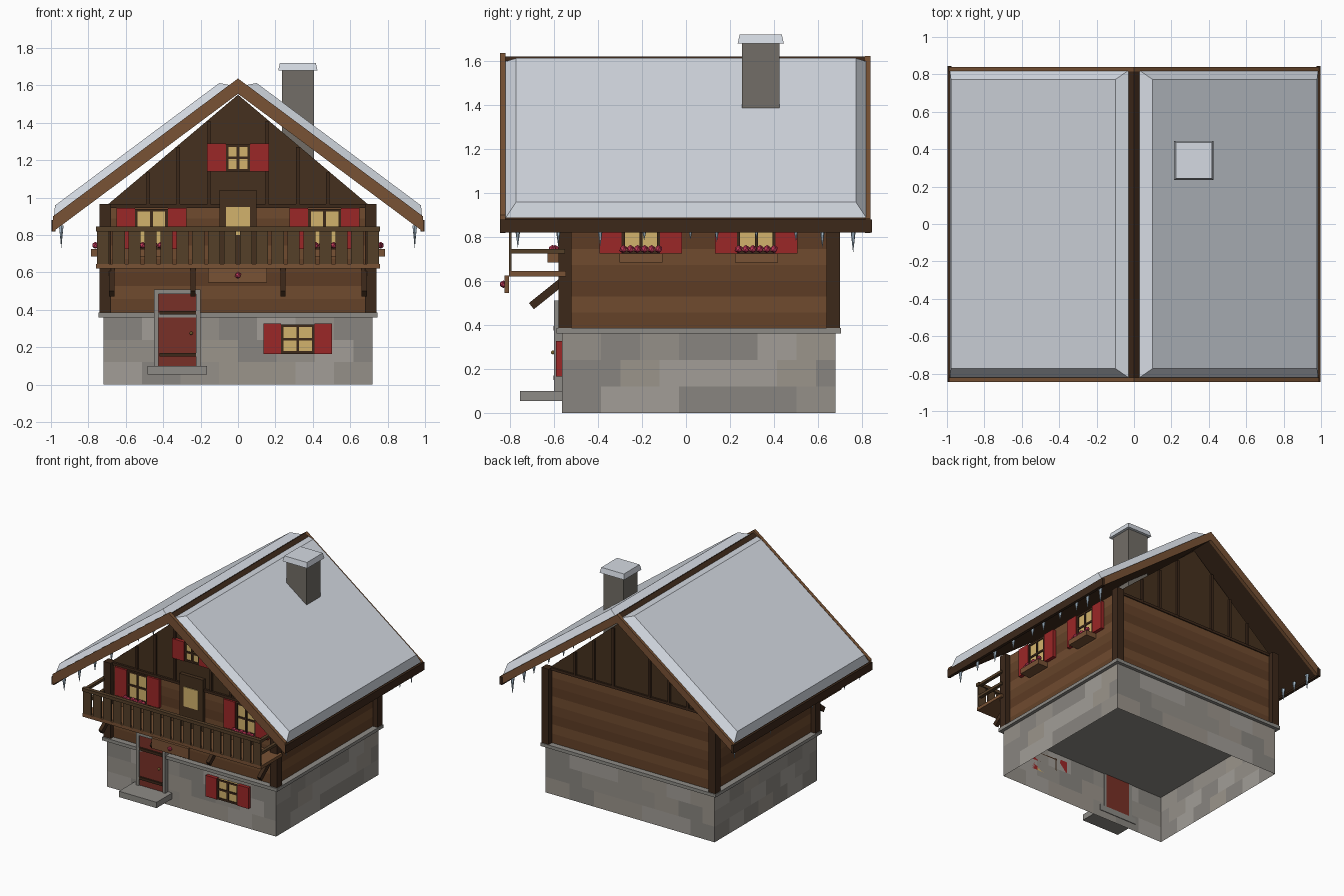
import bpy, bmesh, math, random
from mathutils import Matrix, Vector

if "Cube" in bpy.data.objects:
    bpy.data.objects.remove(bpy.data.objects["Cube"])

random.seed(4)


def material(name, r, g, b):
    m = bpy.data.materials.new(name)
    m.diffuse_color = (r, g, b, 1)
    m.use_nodes = True
    m.node_tree.nodes["Principled BSDF"].inputs["Base Color"].default_value = m.diffuse_color
    return m


STONES = [material("stone_%d" % i, *c) for i, c in enumerate(
    [(.30, .28, .25), (.36, .34, .31), (.25, .235, .215), (.33, .30, .26)])]
PLANKS = [material("plank_%d" % i, *c) for i, c in enumerate(
    [(.13, .055, .022), (.16, .07, .028), (.11, .045, .018)])]
TRIM = material("trim_stone", .27, .26, .24)
DARK = material("dark_wood", .045, .021, .01)
GABLE = material("gable_wood", .06, .03, .013)
WOOD = material("wood", .19, .085, .035)
RAIL = material("rail_wood", .09, .05, .022)
RED = material("red_paint", .33, .02, .02)
DOOR = material("door_red", .19, .03, .02)
GLASS = material("lit_pane", .65, .45, .15)
SNOW = material("snow", .66, .70, .76)
ICE = material("ice", .45, .58, .70)
BRICK = material("chimney_stone", .17, .155, .135)
PINK = material("flower", .55, .04, .10)
BRASS = material("brass", .6, .4, .1)
I = Matrix.Identity(4)


def finish(name, bm, mats, recalc=True):
    if recalc:
        bmesh.ops.recalc_face_normals(bm, faces=bm.faces)
    me = bpy.data.meshes.new(name)
    bm.to_mesh(me)
    bm.free()
    for m in mats:
        me.materials.append(m)
    ob = bpy.data.objects.new(name, me)
    bpy.context.collection.objects.link(ob)
    return ob


def box(name, x0, x1, y0, y1, z0, z1, mat, M=I, taper=None):
    """Box between limits; taper insets the top edges."""
    bm = bmesh.new()
    c = Vector(((x0 + x1) / 2, (y0 + y1) / 2, (z0 + z1) / 2))
    s = Vector((x1 - x0, y1 - y0, z1 - z0))
    bmesh.ops.create_cube(bm, size=1, matrix=Matrix.Translation(c) @ Matrix.Diagonal(s).to_4x4())
    if taper:
        for v in bm.verts:
            if v.co.z > c.z:
                v.co.x -= math.copysign(taper, v.co.x - c.x)
                v.co.y -= math.copysign(taper, v.co.y - c.y)
    bm.transform(M)
    return finish(name, bm, [mat])


def prism(name, pts, y0, y1, mat):
    """Extrude an x-z outline along y."""
    bm = bmesh.new()
    f = bm.faces.new([bm.verts.new((x, y0, z)) for x, z in pts])
    r = bmesh.ops.extrude_face_region(bm, geom=[f])
    bmesh.ops.translate(bm, vec=(0, y1 - y0, 0),
                        verts=[v for v in r["geom"] if isinstance(v, bmesh.types.BMVert)])
    return finish(name, bm, [mat])


def tiled_walls(name, x, y0, y1, z0, z1, rows, cols, mats):
    """Four open walls split into tiles of varied tone."""
    bm = bmesh.new()
    cs = [(-x, y0), (x, y0), (x, y1), (-x, y1)]
    h = (z1 - z0) / rows
    for k in range(4):
        a, b = Vector(cs[k]), Vector(cs[(k + 1) % 4])
        for r in range(rows):
            shift = .5 / cols if (r % 2 and cols > 1) else 0
            cuts = sorted({0, 1, *[(c / cols + shift) for c in range(1, cols)]})
            for t0, t1 in zip(cuts, cuts[1:]):
                p, q = a.lerp(b, t0), a.lerp(b, t1)
                za, zb = z0 + r * h, z0 + (r + 1) * h
                f = bm.faces.new([bm.verts.new(v) for v in
                                  ((*p, za), (*q, za), (*q, zb), (*p, zb))])
                f.material_index = random.randrange(len(mats)) if cols > 1 else r % len(mats)
    bmesh.ops.remove_doubles(bm, verts=bm.verts, dist=1e-4)
    return finish(name, bm, mats, False)


def balls(name, pts, r, mat, M=I):
    bm = bmesh.new()
    for p in pts:
        bmesh.ops.create_icosphere(bm, subdivisions=1, radius=r, matrix=M @ Matrix.Translation(p))
    return finish(name, bm, [mat])


def window(name, M, w, z0, z1, sh=.1, flowers=False):
    """Window on the local plane y=0, facing -y."""
    h, t, zc = w / 2, .014, (z0 + z1) / 2
    box(name + "_pane", -h, h, -.012, 0, z0, z1, GLASS, M)
    for x in (-h, -t / 2, h - t):
        box(name + "_upright", x, x + t, -.02, 0, z0, z1, DARK, M)
    for z in (z0, zc - t / 2, z1 - t):
        box(name + "_crossbar", -h, h, -.019, 0, z, z + t, DARK, M)
    for s in (-1, 1):
        a, b = sorted((s * h, s * (h + sh)))
        box(name + "_shutter", a, b, -.026, 0, z0, z1 + .004, RED, M)
    if flowers:
        box(name + "_flower_box", -h - .01, h + .01, -.085, 0, z0 - .04, z0, WOOD, M)
        balls(name + "_flowers", [(-.08 + i * .032, -.05 - .012 * (i % 2), z0 + .02)
                                  for i in range(6)], .019, PINK, M)


# Walls: open stone base, ledge, planked storey, corner posts
tiled_walls("stone_base", .72, -.565, .68, 0, .36, 3, 7, STONES)
box("stone_ledge", -.745, .745, -.59, .705, .36, .385, TRIM)
tiled_walls("plank_walls", .70, -.545, .66, .385, .96, 8, 1, PLANKS)
for x in (-.71, .71):
    for y in (-.55, .67):
        box("corner_post", x - .03, x + .03, y - .03, y + .03, .385, .965, DARK)

# Gable with battens on both ends
prism("gable", [(-.70, .96), (.70, .96), (0, 1.55)], -.54, .655, GABLE)
for x in (-.48, -.32, -.155, .155, .32, .48):
    top = 1.54 - abs(x) * .843
    box("front_batten", x - .009, x + .009, -.555, -.54, .96, top, DARK)
    box("back_batten", x - .009, x + .009, .655, .67, .96, top, DARK)
for y in (-.55, .66):
    box("gable_sill", -.68, .68, y - .008, y + .008, .945, .965, DARK)


# Roof shell, barge boards, fascia
def chevron(w, top, bottom, k=.745):
    return [(-w, top - k * w), (0, top), (w, top - k * w),
            (w, bottom - k * w), (0, bottom), (-w, bottom - k * w)]


prism("roof_boards", chevron(.98, 1.62, 1.558), -.825, .825, DARK)
prism("front_barge_board", chevron(.99, 1.637, 1.555), -.845, -.82, WOOD)
prism("back_barge_board", chevron(.99, 1.622, 1.555), .815, .84, WOOD)
angle = math.atan(.745)
for s in (-1, 1):
    a, b = sorted((s * .975, s * .997))
    box("fascia", a, b, -.845, .845, .82, .88, DARK)
    M = Matrix.Translation((s * .5075, 0, 1.243)) @ Matrix.Rotation(s * angle, 4, 'Y')
    box("snow", -.595, .595, -.82, .82, 0, .053, SNOW, M, taper=.047)
    # Icicles along the eave
    bm = bmesh.new()
    for y in (-.765, -.58, -.39, -.19, .02, .14, .32, .5, .62, .76):
        ln = .12 if y == .76 else random.uniform(.05, .1)
        bmesh.ops.create_cone(bm, cap_ends=True, segments=6, radius1=0.0005, radius2=.014, depth=ln,
                              matrix=Matrix.Translation((s * .945, y, .85 - ln / 2)))
    finish("icicles", bm, [ICE])

# Chimney with snow cap
box("chimney", .235, .405, .255, .425, 1.2, 1.68, BRICK)
box("chimney_snow", .215, .425, .235, .445, 1.68, 1.72, SNOW, taper=.009)

# Windows
front = Matrix.Translation((0, -.545, 0))
window("lower_window", Matrix.Translation((.32, -.565, 0)), .18, .165, .322, .093)
window("gable_window", Matrix.Translation((0, -.54, 0)), .13, 1.14, 1.285)
for x in (-.4625, .4625):
    window("balcony_window", Matrix.Translation((x, -.545, 0)), .175, .725, .94, flowers=True)
for s in (-1, 1):
    for y in (-.205, .32):
        M = Matrix.Translation((s * .70, y, 0)) @ Matrix.Rotation(s * math.pi / 2, 4, 'Z')
        window("side_window", M, .175, .725, .94, flowers=True)

# Balcony door
box("balcony_door", -.1, .1, -.57, -.54, .645, 1.04, GABLE)
box("balcony_door_pane", -.063, .063, -.576, -.57, .8, .95, GLASS)

# Front door with stone surround and step
box("door_leaf", -.425, -.22, -.59, -.56, .1, .485, DOOR)
for x in (-.45, -.225):
    box("door_jamb", x, x + .025, -.6, -.56, .1, .49, TRIM)
box("door_lintel", -.45, -.2, -.6, -.56, .485, .51, TRIM)
for z in (.16, .385):
    box("door_strap", -.42, -.225, -.603, -.59, z - .01, z + .01, DARK)
balls("door_handle", [(-.25, -.605, .275)], .01, BRASS)
box("door_step", -.485, -.165, -.755, -.56, .055, .1, TRIM)

# Balcony floor, rails, slats and brackets
box("balcony_floor", -.76, .76, -.805, -.545, .62, .645, WOOD)
box("balcony_top_rail", -.76, .76, -.815, -.785, .82, .845, RAIL)
for s in (-1, 1):
    a, b = sorted((s * .73, s * .755))
    for z in (.725, .82):
        box("balcony_side_rail", a, b, -.8, -.55, z, z + .02, RAIL)
    for k in range(9):
        c = s * (.0425 + .085 * k)
        box("baluster", c - .0325, c + .0325, -.805, -.793, .645, .82, RAIL)
    for x in (.24, .675):
        M = Matrix.Translation((s * x, -.625, .548)) @ Matrix.Rotation(math.atan(.8), 4, 'X')
        box("bracket", -.014, .014, -.1, .1, -.018, .018, DARK, M)

# Decorative board under the balcony
box("front_board", -.16, .155, -.825, -.805, .545, .625, WOOD)
balls("front_board_flower", [(0, -.83, .585)], .018, PINK)
